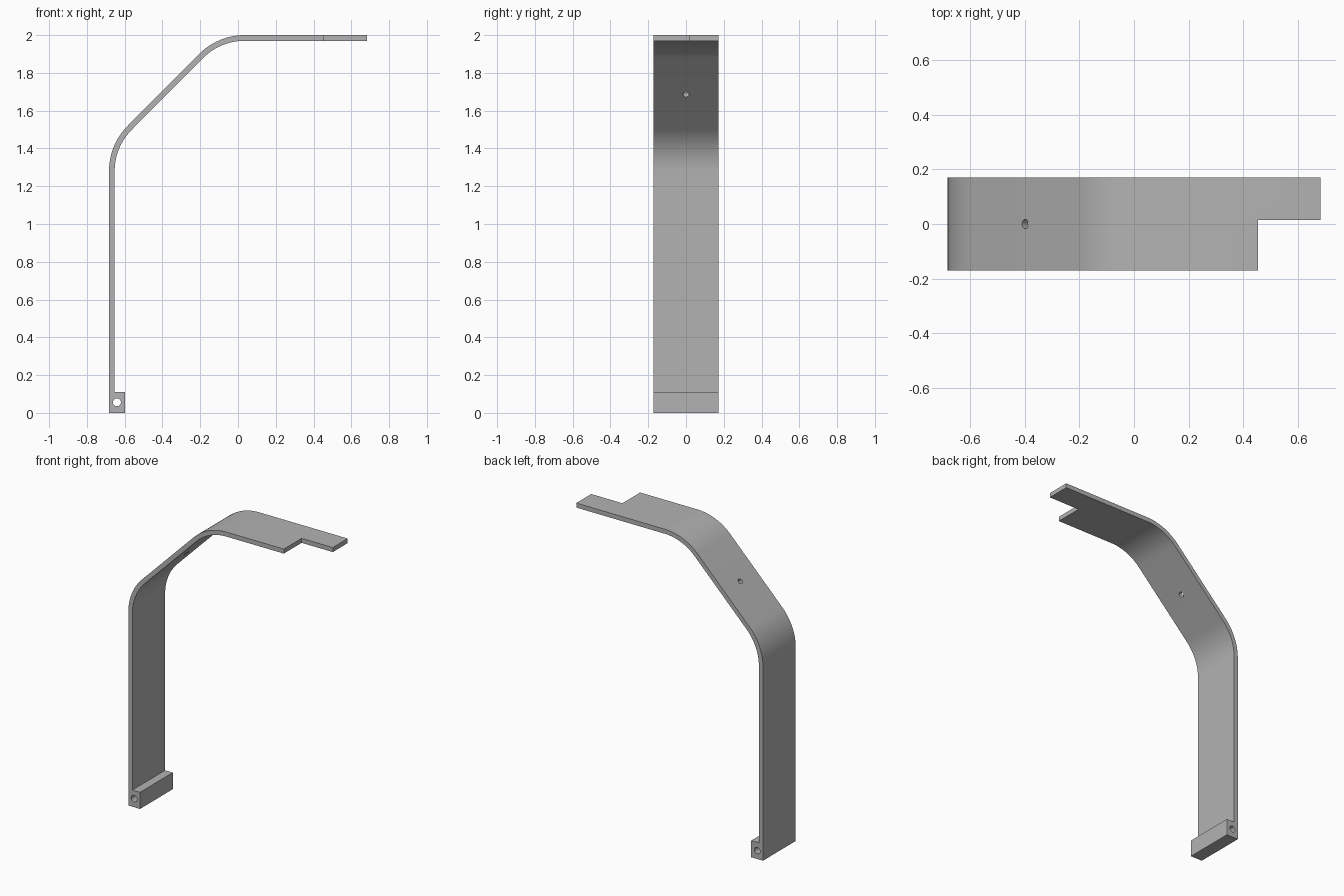
import bpy, bmesh
from math import sin, cos, pi, radians
from mathutils import Vector, Matrix

if "Cube" in bpy.data.objects:
    bpy.data.objects.remove(bpy.data.objects["Cube"])

LEFT, RIGHT, TOP = -0.683, 0.683, 2.0
HALF_WIDTH, THICK, RADIUS = 0.171, 0.03, 0.34
LOW_BEND = Vector((LEFT + RADIUS, 1.28))      # bend centres in x, z
HIGH_BEND = Vector((0.035, TOP - RADIUS))
BLOCK_X, BLOCK_TOP = -0.597, 0.11

metal = bpy.data.materials.new("grey metal")
metal.use_nodes = True
colour = (0.45, 0.45, 0.45, 1)
metal.diffuse_color = colour
metal.node_tree.nodes["Principled BSDF"].inputs["Base Color"].default_value = colour


def arc(centre, radius, start, end, steps=12):
    angles = [radians(start + (end - start) * i / steps) for i in range(steps + 1)]
    return [centre + radius * Vector((cos(a), sin(a))) for a in angles]


def finish(bm, name):
    bmesh.ops.recalc_face_normals(bm, faces=bm.faces[:])
    mesh = bpy.data.meshes.new(name)
    bm.to_mesh(mesh)
    bm.free()
    obj = bpy.data.objects.new(name, mesh)
    mesh.materials.append(metal)
    bpy.context.collection.objects.link(obj)
    return obj


def drill(name, radius, depth, location, axis):
    bm = bmesh.new()
    turn = Vector((0, 0, 1)).rotation_difference(Vector(axis)).to_matrix().to_4x4()
    bmesh.ops.create_cone(bm, cap_ends=True, segments=32, radius1=radius, radius2=radius,
                          depth=depth, matrix=Matrix.Translation(location) @ turn)
    return finish(bm, name)


# Bent strip with the thick foot block, extruded across its width
outer = arc(LOW_BEND, RADIUS, 180, 135) + arc(HIGH_BEND, RADIUS, 135, 90)
inner = arc(HIGH_BEND, RADIUS - THICK, 90, 135) + arc(LOW_BEND, RADIUS - THICK, 135, 180)
profile = ([(LEFT, 0)] + outer + [(RIGHT, TOP), (RIGHT, TOP - THICK)] + inner
           + [(LEFT + THICK, BLOCK_TOP), (BLOCK_X, BLOCK_TOP), (BLOCK_X, 0)])
bm = bmesh.new()
face = bm.faces.new([bm.verts.new((x, -HALF_WIDTH, z)) for x, z in profile])
result = bmesh.ops.extrude_face_region(bm, geom=[face])
moved = [v for v in result["geom"] if isinstance(v, bmesh.types.BMVert)]
bmesh.ops.translate(bm, verts=moved, vec=(0, 2 * HALF_WIDTH, 0))
bracket = finish(bm, "bent_bracket")

# Corner notch at the free end
bm = bmesh.new()
bmesh.ops.create_cube(bm, size=1, matrix=Matrix.Translation((0.455 + 0.25, 0.015 - 0.25, TOP))
                      @ Matrix.Diagonal((0.5, 0.5, 0.5, 1)))
notch = finish(bm, "notch_cutter")

# Pivot hole through the foot and screw hole through the slope
pivot = drill("pivot_cutter", 0.021, 1, (-0.641, 0, 0.056), (0, 1, 0))
screw = drill("screw_cutter", 0.017, 0.2, (-0.39, 0, 1.698), (-1, 0, 1))

bpy.context.view_layer.objects.active = bracket
bracket.select_set(True)
for cutter in (notch, pivot, screw):
    mod = bracket.modifiers.new(cutter.name, 'BOOLEAN')
    mod.operation, mod.solver, mod.object = 'DIFFERENCE', 'EXACT', cutter
    bpy.ops.object.modifier_apply(modifier=mod.name)
    bpy.data.objects.remove(cutter)

bpy.ops.object.shade_smooth_by_angle(angle=radians(30))
